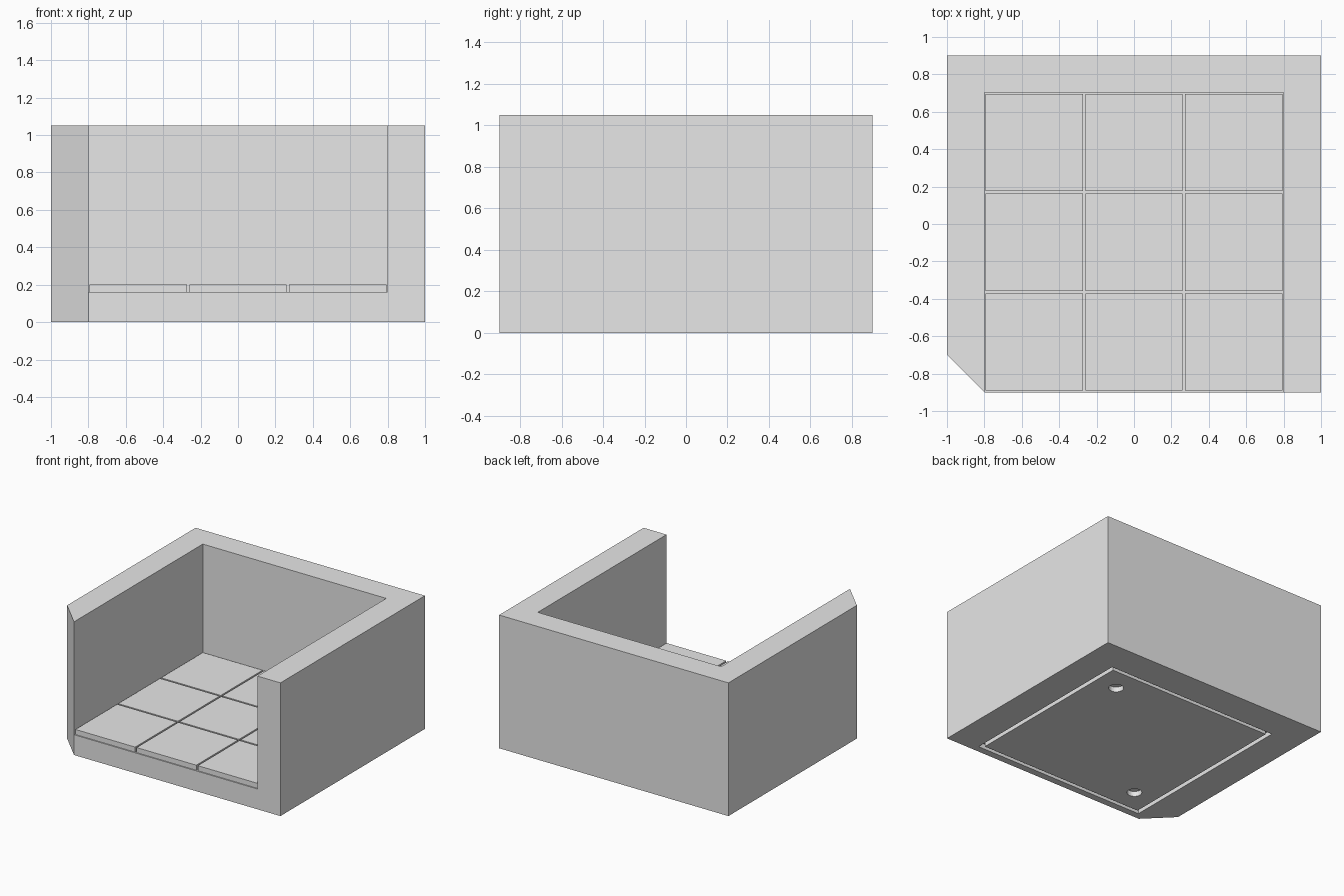
import bpy
import bmesh
from mathutils import Matrix, Vector

cube = bpy.data.objects.get("Cube")
if cube:
    bpy.data.objects.remove(cube, do_unlink=True)

# One plain grey for everything
grey = bpy.data.materials.new("plain_grey")
grey.use_nodes = True
grey.diffuse_color = (0.8, 0.8, 0.8, 1)
grey.node_tree.nodes["Principled BSDF"].inputs["Base Color"].default_value = (0.8, 0.8, 0.8, 1)


def finish(name, bm):
    mesh = bpy.data.meshes.new(name)
    bmesh.ops.recalc_face_normals(bm, faces=bm.faces)
    bm.to_mesh(mesh)
    bm.free()
    mesh.materials.append(grey)
    obj = bpy.data.objects.new(name, mesh)
    bpy.context.collection.objects.link(obj)
    return obj


def prism(name, outline, z0, z1):
    """Extrude a plan outline between two heights."""
    bm = bmesh.new()
    face = bm.faces.new([bm.verts.new((x, y, z0)) for x, y in outline])
    new = bmesh.ops.extrude_face_region(bm, geom=[face])["geom"]
    verts = [v for v in new if isinstance(v, bmesh.types.BMVert)]
    bmesh.ops.translate(bm, verts=verts, vec=(0, 0, z1 - z0))
    return finish(name, bm)


def box(name, x0, x1, y0, y1, z0, z1):
    return prism(name, [(x0, y0), (x1, y0), (x1, y1), (x0, y1)], z0, z1)


def cylinder(name, centre, radius, depth):
    bm = bmesh.new()
    bmesh.ops.create_cone(bm, cap_ends=True, segments=32, radius1=radius, radius2=radius,
                          depth=depth, matrix=Matrix.Translation(Vector(centre)))
    return finish(name, bm)


def cut(target, cutter):
    """Subtract the cutter and discard it."""
    cutter.hide_render = True
    mod = target.modifiers.new("cut", "BOOLEAN")
    mod.operation = "DIFFERENCE"
    mod.solver = "EXACT"
    mod.object = cutter
    bpy.context.view_layer.objects.active = target
    bpy.ops.object.modifier_apply(modifier=mod.name)
    bpy.data.objects.remove(cutter, do_unlink=True)


HEIGHT, FLOOR, TILE_TOP = 1.05, 0.16, 0.2
PITCH, TILE, MID_Y = 1.6 / 3, 0.52, -0.098
RECESS, GAP = 0.04, 0.033

# Walls and floor slab, with one chamfered front corner
shell = prism("walls_and_floor",
              [(-0.8, -0.9), (1, -0.9), (1, 0.9), (-1, 0.9), (-1, -0.7)], 0, HEIGHT)
cut(shell, box("room_cutter", -0.8, 0.8, -1.2, 0.704, FLOOR, HEIGHT + 0.2))

# Pocket underneath that holds the base panel
cut(shell, box("pocket_cutter", -0.75, 0.75, MID_Y - 0.747, MID_Y + 0.747, -0.1, RECESS))

# Base panel, leaving a narrow groove around it
half = 0.75 - GAP
panel = box("base_panel", -half, half, MID_Y - half, MID_Y + half, 0, RECESS)
for side in (-1, 1):
    cut(panel, cylinder("hole_cutter", (side * PITCH, MID_Y + side * PITCH, 0), 0.054, 0.2))

# Three by three floor tiles
for row in range(3):
    for col in range(3):
        x = (col - 1) * PITCH
        y = MID_Y + (row - 1) * PITCH
        h = TILE / 2
        box(f"floor_tile_{row}_{col}", x - h, x + h, y - h, y + h, FLOOR, TILE_TOP)
